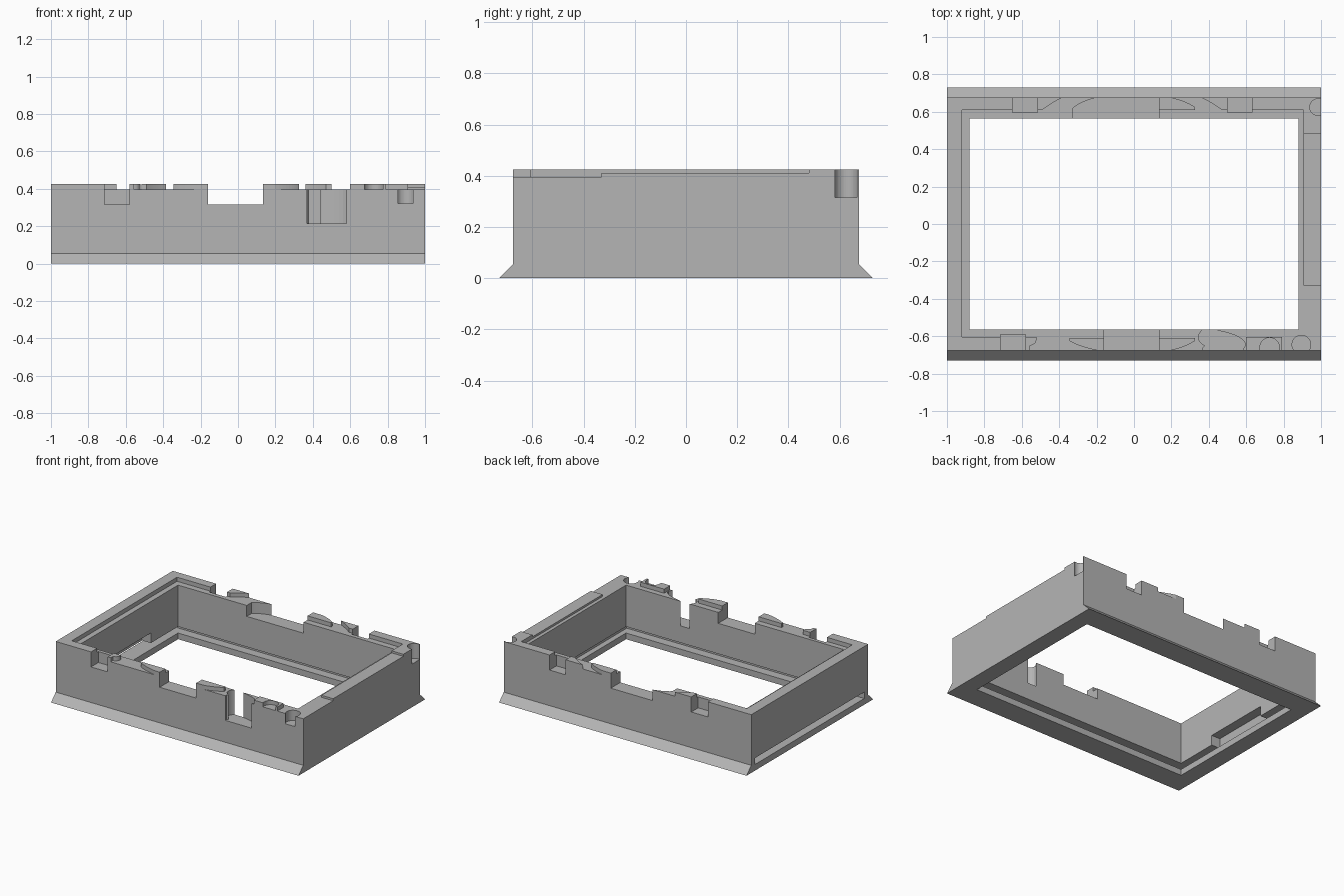
import bpy, bmesh, math
from mathutils import Matrix

cube = bpy.data.objects.get("Cube")
if cube:
    bpy.data.objects.remove(cube, do_unlink=True)

grey = bpy.data.materials.new("plain grey")
grey.use_nodes = True
colour = (0.46, 0.46, 0.46, 1)
grey.diffuse_color = colour
grey.node_tree.nodes["Principled BSDF"].inputs["Base Color"].default_value = colour

HALF_Y = 0.675      # outer wall face
LEDGE, RIM = 0.395, 0.425
LIP = 0.61          # inner edge of the raised rim


def prism(name, points, low, high, frame=None):
    """Extrude a flat outline between two heights."""
    bm = bmesh.new()
    face = bm.faces.new([bm.verts.new((x, y, low)) for x, y in points])
    top = bmesh.ops.extrude_face_region(bm, geom=[face])["geom"]
    moved = [v for v in top if isinstance(v, bmesh.types.BMVert)]
    bmesh.ops.translate(bm, verts=moved, vec=(0, 0, high - low))
    if frame:
        bmesh.ops.transform(bm, matrix=frame, verts=bm.verts)
    bmesh.ops.recalc_face_normals(bm, faces=bm.faces)
    mesh = bpy.data.meshes.new(name)
    bm.to_mesh(mesh)
    bm.free()
    mesh.materials.append(grey)
    obj = bpy.data.objects.new(name, mesh)
    bpy.context.collection.objects.link(obj)
    return obj


def box(name, x0, x1, y0, y1, z0, z1):
    return prism(name, [(x0, y0), (x1, y0), (x1, y1), (x0, y1)], z0, z1)


def cylinder(name, x, y, r, z0, z1, n=40):
    ring = [(x + r * math.cos(math.tau * i / n), y + r * math.sin(math.tau * i / n))
            for i in range(n)]
    return prism(name, ring, z0, z1)


def curve(a, b, c, n=8):
    """Points on a quadratic curve from a to c pulled toward b."""
    return [tuple((1 - t) ** 2 * p + 2 * t * (1 - t) * q + t * t * r
                  for p, q, r in zip(a, b, c))
            for t in (i / n for i in range(n + 1))]


def cut(obj, cutter):
    mod = obj.modifiers.new("cut", "BOOLEAN")
    mod.operation, mod.solver, mod.object = "DIFFERENCE", "EXACT", cutter
    bpy.context.view_layer.objects.active = obj
    bpy.ops.object.modifier_apply(modifier=mod.name)
    bpy.data.objects.remove(cutter, do_unlink=True)


# Wall block with a flared skirt along front and back
side = [(-0.73, 0), (0.73, 0), (HALF_Y, 0.055), (HALF_Y, LEDGE),
        (-HALF_Y, LEDGE), (-HALF_Y, 0.055)]
along_x = Matrix(((0, 0, 1, 0), (1, 0, 0, 0), (0, 1, 0, 0), (0, 0, 0, 1)))
walls = prism("frame_walls", side, -1, 1, along_x)
cut(walls, box("opening", -0.88, 0.88, -0.565, 0.565, -0.1, 0.6))

# Sliding panel groove, open through the -x wall, with a finger recess
cut(walls, box("groove", -1.1, 0.92, -0.63, 0.63, 0.045, 0.092))
cut(walls, box("recess", -0.95, -0.8, -0.25, 0.25, 0.08, 0.165))

# Cable notches in front and back walls
cut(walls, box("front_notch", -0.16, 0.135, -0.8, -0.5, 0.315, 0.6))
back_notch = [(-0.325, 0.5), (0.135, 0.5), (0.135, 0.8), (-0.18, 0.8)]
back_notch += curve((-0.18, 0.68), (-0.28, 0.66), (-0.325, 0.62))
cut(walls, prism("back_notch", back_notch, 0.315, 0.6))

# Clip pockets open to the outside
cut(walls, box("front_pocket", -0.715, -0.58, -0.8, -0.59, 0.315, 0.6))
for x0, x1 in ((-0.65, -0.515), (0.5, 0.63)):
    cut(walls, box("back_pocket", x0, x1, 0.595, 0.8, 0.315, 0.6))

# Curved deep pocket and round holes
blob = [(0.37, -0.8), (0.37, -0.66)]
blob += curve((0.38, -0.65), (0.34, -0.63), (0.345, -0.605), 4)
blob += curve((0.345, -0.6), (0.36, -0.54), (0.44, -0.565))
blob += curve((0.45, -0.57), (0.6, -0.6), (0.595, -0.65))
blob += [(0.58, -0.675), (0.58, -0.8)]
cut(walls, prism("deep_pocket", blob, 0.215, 0.6))
cut(walls, cylinder("front_hole", 0.895, -0.645, 0.05, 0.32, 0.6))
cut(walls, cylinder("corner_hole", 0.985, 0.625, 0.045, 0.315, 0.6))

# Plain rim runs
box("left_rim", -1, -0.92, -HALF_Y, HALF_Y, LEDGE, RIM)
box("front_left_rim", -0.92, -0.715, -HALF_Y, -0.605, LEDGE, RIM)
box("back_left_rim", -0.92, -0.65, LIP, HALF_Y, LEDGE, RIM)
box("right_low_rim", 0.905, 1, -0.33, 0.48, LEDGE, 0.41)
corner = prism("back_right_rim",
               [(0.63, LIP), (0.905, LIP), (0.905, 0.48), (1, 0.48),
                (1, HALF_Y), (0.63, HALF_Y)], LEDGE, RIM)
cut(corner, cylinder("corner_hole", 0.985, 0.625, 0.045, 0.3, 0.6))
front_right = box("front_right_rim", 0.6, 0.79, -HALF_Y, -0.605, LEDGE, RIM)
cut(front_right, cylinder("shallow_hole", 0.725, -0.66, 0.052, 0.3, 0.6))

# Rim blocks beside the notches, with swept outer corners
for name, s, start, end, tip in (("front_left_block", -1, -0.16, -0.345, -0.2),
                                 ("front_right_block", -1, 0.135, 0.325, 0.2),
                                 ("back_right_block", 1, 0.135, 0.325, 0.205)):
    sweep = curve((end, s * 0.625), ((end * 2 + tip) / 3, s * 0.655), (tip, s * HALF_Y))
    prism(name, [(start, s * LIP), (end, s * LIP)] + sweep + [(start, s * HALF_Y)],
          LEDGE, RIM)

# Rim blocks beside the clip pockets
for name, near, bend, far in (("back_left_tab", -0.515, -0.49, -0.385),
                              ("back_right_tab", 0.5, 0.47, 0.36)):
    slope = curve((bend, LIP), ((bend + far) / 2, 0.65), (far, HALF_Y))
    prism(name, [(near, LIP)] + slope + [(near, HALF_Y)], LEDGE, RIM)
hook = curve((-0.52, -0.605), (-0.52, -0.645), (-0.555, -0.65))
prism("front_left_tab", [(-0.58, -0.605)] + hook + [(-0.555, -HALF_Y), (-0.58, -HALF_Y)],
      LEDGE, RIM)
